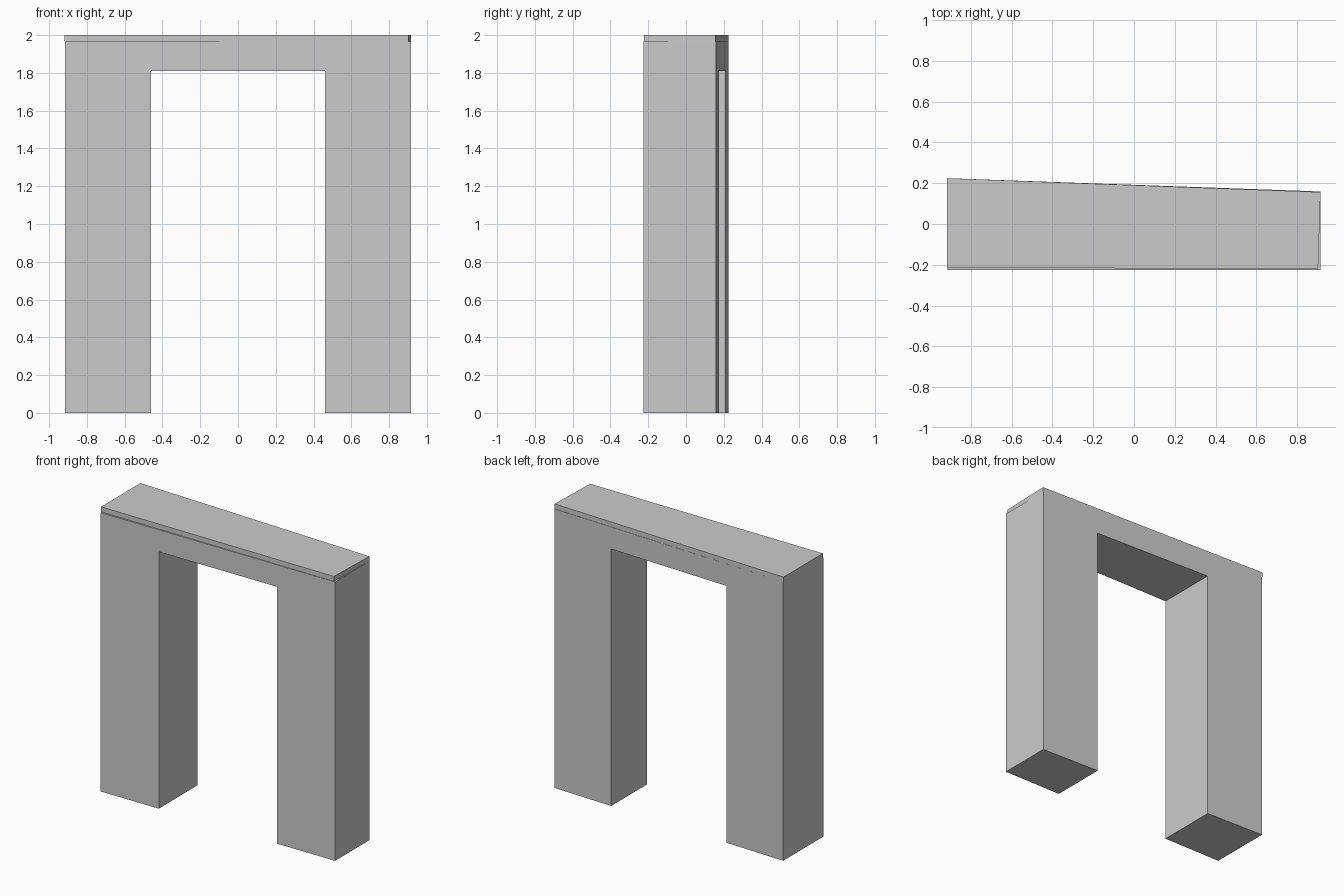
import bpy
import bmesh

cube = bpy.data.objects.get("Cube")
if cube:
    bpy.data.objects.remove(cube, do_unlink=True)

grey = bpy.data.materials.new("light_grey")
grey.use_nodes = True
colour = (0.6, 0.6, 0.6, 1)
grey.diffuse_color = colour
grey.node_tree.nodes["Principled BSDF"].inputs["Base Color"].default_value = colour

HALF = 0.915     # half width of the gateway
INNER = 0.46     # half width of the opening
SOFFIT = 1.81    # underside of the lintel
LEDGE = 1.965    # foot of the top course
FRONT = -0.225


def back_y(x):
    """Depth tapers from the right end to the left end."""
    return 0.192 - 0.0355 * x


def prism(name, ring, offset):
    """Close a flat ring of points into a solid along the offset."""
    bm = bmesh.new()
    near = [bm.verts.new(p) for p in ring]
    far = [bm.verts.new(offset(p)) for p in ring]
    bm.faces.new(near)
    bm.faces.new(far[::-1])
    for i in range(len(ring)):
        j = (i + 1) % len(ring)
        bm.faces.new((near[j], near[i], far[i], far[j]))
    bmesh.ops.recalc_face_normals(bm, faces=bm.faces)
    mesh = bpy.data.meshes.new(name)
    bm.to_mesh(mesh)
    bm.free()
    mesh.materials.append(grey)
    obj = bpy.data.objects.new(name, mesh)
    bpy.context.collection.objects.link(obj)
    return obj


# Two legs and lintel as one arch profile with a tapered back
half = [(INNER, SOFFIT), (INNER, 0), (HALF, 0), (HALF, LEDGE)]
profile = half + [(-x, z) for x, z in reversed(half)]
prism("gate_body", [(x, FRONT, z) for x, z in profile],
      lambda p: (p[0], back_y(p[0]), p[2]))

# Thin top course, set back slightly at the front and left end
plan = [(-HALF - 0.003, FRONT + 0.012), (HALF - 0.012, FRONT + 0.003),
        (HALF, back_y(HALF) - 0.003), (-HALF - 0.003, back_y(-HALF))]
prism("top_course", [(x, y, LEDGE) for x, y in plan],
      lambda p: (p[0], p[1], 2.0))
